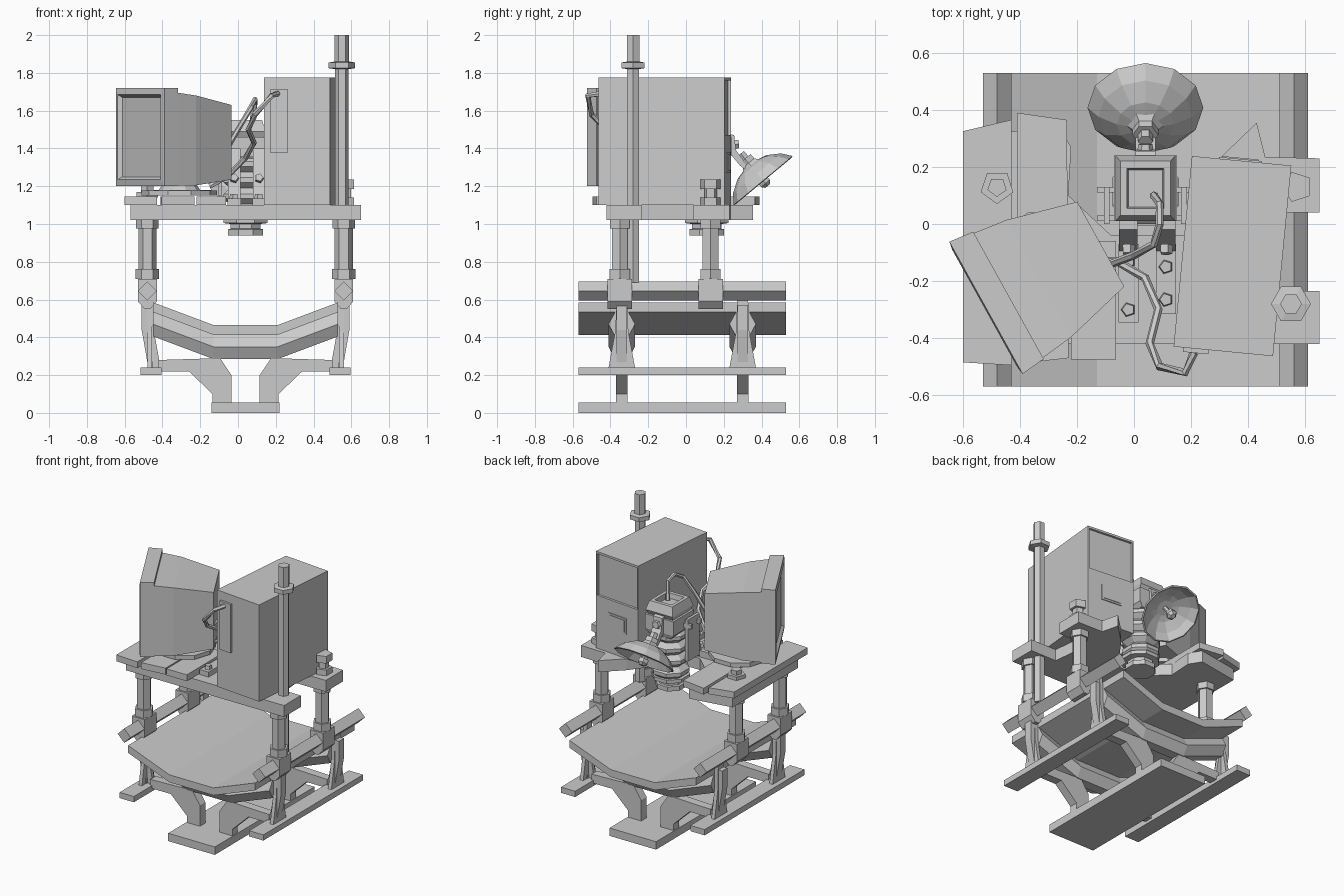
import bpy, bmesh, math
from mathutils import Matrix, Vector

CX = 0.04          # symmetry line of the cradle
I4 = Matrix.Identity(4)


def finish(name, bm, M=I4):
    bmesh.ops.transform(bm, matrix=M, verts=bm.verts)
    bmesh.ops.recalc_face_normals(bm, faces=bm.faces)
    me = bpy.data.meshes.new(name)
    bm.to_mesh(me)
    bm.free()
    ob = bpy.data.objects.new(name, me)
    bpy.context.collection.objects.link(ob)
    return ob


def loft(name, rings, M=I4, cap=True):
    bm = bmesh.new()
    rows = [[bm.verts.new(p) for p in r] for r in rings]
    n = len(rows[0])
    for a, b in zip(rows, rows[1:]):
        for i in range(n):
            bm.faces.new((a[i], a[(i + 1) % n], b[(i + 1) % n], b[i]))
    if cap:
        bm.faces.new(rows[0])
        bm.faces.new(rows[-1])
    return finish(name, bm, M)


def prism(name, pts, axis, a, b, M=I4):
    put = {'x': lambda u, v, t: (t, u, v), 'y': lambda u, v, t: (u, t, v),
           'z': lambda u, v, t: (u, v, t)}[axis]
    return loft(name, [[put(u, v, t) for u, v in pts] for t in (a, b)], M)


def box(name, x0, x1, y0, y1, z0, z1, M=I4):
    return prism(name, [(x0, y0), (x1, y0), (x1, y1), (x0, y1)], 'z', z0, z1, M)


def lathe(name, prof, sides, loc, axis=(0, 0, 1), turn=0.0):
    rings = [[(r * math.cos(turn + i * math.tau / sides), r * math.sin(turn + i * math.tau / sides), h)
              for i in range(sides)] for r, h in prof]
    M = Matrix.Translation(loc) @ Vector(axis).to_track_quat('Z', 'Y').to_matrix().to_4x4()
    return loft(name, rings, M)


def tube(name, pts, r, sides=6):
    pts = [Vector(p) for p in pts]
    rings = []
    for i, p in enumerate(pts):
        d = pts[min(i + 1, len(pts) - 1)] - pts[max(i - 1, 0)]
        q = d.to_track_quat('Z', 'Y')
        rings.append([p + q @ Vector((r * math.cos(k * math.tau / sides), r * math.sin(k * math.tau / sides), 0))
                      for k in range(sides)])
    return loft(name, rings)


def rect(hx, hy, z, cx=0, cy=0):
    return [(cx - hx, cy - hy, z), (cx + hx, cy - hy, z), (cx + hx, cy + hy, z), (cx - hx, cy + hy, z)]


# Base plate, bent bed and its hexagonal saddles
box("base_plate", -0.14, 0.22, -0.57, 0.53, 0, 0.055)
bed = [(-0.49, 0.585), (-0.17, 0.465), (0.17, 0.465), (0.49, 0.585)]
prof = [(CX + u, z) for u, z in bed] + [(CX + u, z - 0.052) for u, z in reversed(bed)]
prism("cradle_bed", prof, 'y', -0.57, 0.53)
for y in (-0.34, 0.30):
    rings = [[(CX + u, y + 0.07 * math.cos(k * math.pi / 3), z - 0.115 + 0.075 * math.sin(k * math.pi / 3))
              for k in range(6)] for u, z in bed]
    loft("saddle", rings)

# Legs, side rails, stands, clamp bars (mirrored)
foot = [(0.075, 0.055), (0.075, 0.2), (0.135, 0.29), (0.46, 0.28), (0.46, 0.22), (0.30, 0.22), (0.175, 0.10), (0.175, 0.055)]
post = [(0.49, 0.57), (0.55, 0.57), (0.55, 0.44), (0.515, 0.24), (0.49, 0.24), (0.515, 0.44), (0.49, 0.46)]
strut = [(0.49, 0.46), (0.45, 0.24), (0.49, 0.24), (0.515, 0.44)]
block = [(0.47, 0.71), (0.57, 0.71), (0.57, 0.59), (0.535, 0.55), (0.505, 0.55), (0.47, 0.59)]
for s in (-1, 1):
    m = lambda pts: [(CX + s * u, v) for u, v in pts]
    a, b = sorted((CX + s * 0.445, CX + s * 0.555))
    box("side_rail", a, b, -0.57, 0.53, 0.20, 0.24)
    prism("clamp_bar", m([(0.47, 0.645), (0.52, 0.595), (0.57, 0.645), (0.52, 0.695)]), 'y', -0.57, 0.53)
    for y, top in ((-0.34, 0.57), (0.30, 0.63)):
        prism("foot_bracket", m(foot), 'y', y - 0.03, y + 0.03)
        prism("stand_post", m(post), 'y', y - 0.028, y + 0.028)
        prism("stand_strut", m(strut), 'y', y - 0.012, y + 0.012)
        gus = [(y - 0.07, 0.24), (y + 0.07, 0.24), (y + 0.035, 0.43), (y + 0.028, top), (y - 0.028, top), (y - 0.035, 0.43)]
        prism("stand_gusset", gus, 'x', CX + s * 0.495, CX + s * 0.52)
    for y in (-0.35, 0.13):
        prism("clamp_block", m(block), 'y', y - 0.065, y + 0.065)
        x = CX + s * 0.52
        lathe("column", [(0.062, 0.71), (0.062, 0.762), (0.048, 0.762), (0.048, 0.975), (0.06, 0.975), (0.06, 1.03)], 6, (x, y, 0))

# Deck with rear notch, loose planks on the left
deck = [(-0.57, -0.42), (0.65, -0.42), (0.65, -0.235), (0.45, -0.235), (0.42, 0.04), (0.65, 0.04), (0.65, 0.23),
        (0.46, 0.235), (0.43, 0.355), (0.30, 0.23), (0.2, 0.1), (0.18, -0.04), (-0.08, -0.04), (-0.23, 0.1),
        (-0.22, 0.27), (-0.27, 0.35), (-0.57, 0.3)]
prism("deck", deck, 'z', 1.02, 1.10)
planks = [[(-0.6, -0.485), (-0.43, -0.495), (-0.43, 0.365), (-0.6, 0.325)],
          [(-0.405, -0.49), (-0.23, -0.47), (-0.235, 0.365), (-0.41, 0.39)],
          [(-0.22, -0.475), (-0.063, -0.475), (-0.063, -0.06), (-0.22, -0.06)]]
for p in planks:
    prism("plank", p, 'z', 1.10, 1.145)
lathe("bolt_left", [(0.06, 1.14), (0.06, 1.17), (0.035, 1.17), (0.035, 1.20)], 5, (-0.48, 0.13, 0), turn=0.3)
lathe("bolt_right", [(0.055, 1.10), (0.055, 1.14), (0.035, 1.14), (0.035, 1.185), (0.055, 1.185), (0.055, 1.235)], 5, (0.57, 0.13, 0))

# Mast
lathe("mast", [(0.036, 0.69), (0.036, 1.82), (0.07, 1.825), (0.07, 1.855), (0.038, 1.86), (0.038, 2.0)], 6, (0.55, -0.28, 0))

# Cabinet, turned slightly, with rear panel, hatch and front door plate
K = Matrix.Translation((0.345, -0.113, 0)) @ Matrix.Rotation(math.radians(-5.5), 4, 'Z')
box("cabinet", -0.175, 0.175, -0.335, 0.32, 1.10, 1.775, K)
for n, x0, x1, z0, z1 in (("left", -0.175, -0.165, 1.10, 1.775), ("right", 0.165, 0.175, 1.10, 1.775),
                          ("top", -0.165, 0.165, 1.76, 1.775), ("lower", -0.165, 0.165, 1.10, 1.47)):
    box("cabinet_back_" + n, x0, x1, 0.32, 0.336, z0, z1, K)
box("hatch_inset", -0.08, 0.07, 0.336, 0.342, 1.27, 1.38, K)
box("hatch_cover", -0.068, 0.058, 0.342, 0.346, 1.282, 1.368, K)
box("front_plate", -0.14, -0.05, -0.35, -0.335, 1.375, 1.715, K)

# Monitor, local +x is screen right, local -y is the screen side
N = Matrix.Translation((-0.44, -0.25, 0)) @ Matrix.Rotation(math.radians(-61), 4, 'Z')
C = 1.46


def vring(hw, z0, z1, y):
    return [(-hw, y, z0), (hw, y, z0), (hw, y, z1), (-hw, y, z1)]


loft("monitor_frame", [vring(0.255, 1.2, 1.72, 0), vring(0.265, 1.2, 1.72, -0.09), vring(0.235, 1.235, 1.685, -0.095),
                       vring(0.22, 1.25, 1.67, -0.075)], N)
loft("monitor_body", [vring(0.25, 1.205, 1.695, 0), vring(0.235, 1.205, 1.68, 0.12), vring(0.17, 1.235, 1.63, 0.37)], N)
lathe("monitor_base", [(0.2, 1.15), (0.2, 1.178), (0.11, 1.18), (0.09, 1.21)], 10, (-0.31, -0.15, 0))

# Turret: ring under the deck, octagonal bellows, head and open cap
lathe("turret_ring", [(0.10, 0.94), (0.10, 0.972), (0.085, 0.975), (0.085, 1.0), (0.125, 1.005), (0.125, 1.03)], 8,
      (CX, 0.11, 0), turn=math.pi / 8)
bel = []
for i in range(4):
    z = 1.02 + i * 0.085
    bel += [(0.09, z), (0.125, z + 0.03), (0.125, z + 0.055), (0.09, z + 0.085)]
lathe("turret_bellows", bel, 8, (CX, 0.115, 0), turn=math.pi / 8)
loft("turret_head", [rect(0.085, 0.10, 1.33, CX, 0.13), rect(0.11, 0.115, 1.36, CX, 0.125), rect(0.11, 0.115, 1.46, CX, 0.125)])
loft("turret_cap", [rect(0.095, 0.10, 1.46, CX, 0.125), rect(0.105, 0.115, 1.49, CX, 0.125), rect(0.088, 0.095, 1.55, CX, 0.125),
                    rect(0.065, 0.07, 1.55, CX, 0.125), rect(0.06, 0.065, 1.515, CX, 0.125)])
for s in (-1, 1):
    x = CX + s * 0.135
    box("side_handle", x - 0.01, x + 0.01, 0.0, 0.13, 1.15, 1.44)
    for y in (0.01, 0.11):
        box("handle_arm", x - 0.035, x + 0.035, y, y + 0.02, 1.38, 1.41)

# L brackets holding the turret to the deck
for x, y0, by in ((-0.02, -0.345, (-0.3, -0.13)), (0.112, -0.315, (-0.265, -0.15))):
    box("bracket_foot", x - 0.035, x + 0.035, y0, -0.07, 1.10, 1.135)
    prism("bracket_upright", [(-0.105, 1.10), (-0.06, 1.10), (0.02, 1.40), (-0.02, 1.40)], 'x', x - 0.033, x + 0.033)
    for y in by:
        lathe("bracket_bolt", [(0.026, 1.135), (0.022, 1.16)], 5, (x, y, 0))
    lathe("upright_bolt", [(0.025, 0), (0.022, 0.03)], 5, (x, -0.075, 1.24), (0, -1, 0.25))

# Dish facing back and down, with arm, pivot and feed
D = Vector((0, 0.64, -0.77))
P = Vector((CX, 0.408, 1.23))
lathe("dish", [(0.03, -0.11), (0.10, -0.092), (0.165, -0.05), (0.203, 0), (0.193, 0.004), (0.155, -0.038), (0.095, -0.075), (0.02, -0.093)],
      12, P, D)
lathe("dish_feed", [(0.015, -0.1), (0.015, -0.02), (0.035, -0.005), (0.035, 0.02), (0.018, 0.038)], 6, P, D)
prism("dish_arm", [(0.22, 1.48), (0.255, 1.47), (0.265, 1.39), (0.31, 1.33), (0.345, 1.31), (0.325, 1.28), (0.285, 1.31), (0.235, 1.37), (0.22, 1.37)],
      'x', 0.005, 0.075)
lathe("arm_pivot", [(0.03, 0), (0.024, 0.03)], 6, (CX, 0.25, 1.42), (0, 1, 0.1))
lathe("dish_mount", [(0.045, -0.15), (0.045, -0.12), (0.065, -0.10), (0.065, -0.085)], 6, P, D)
lathe("dish_bolt", [(0.026, -0.185), (0.026, -0.145)], 6, P, D)

# Cables from monitor to cabinet and turret
tube("cabinet_cable", [(-0.15, -0.13, 1.2), (-0.06, -0.13, 1.25), (0.04, -0.19, 1.35), (0.085, -0.30, 1.43), (0.055, -0.42, 1.5),
                       (0.09, -0.5, 1.58), (0.18, -0.52, 1.68), (0.21, -0.45, 1.69)], 0.015)
tube("turret_cable", [(-0.08, -0.14, 1.36), (0.0, -0.11, 1.5), (0.07, -0.07, 1.62), (0.09, 0.0, 1.66), (0.09, 0.07, 1.64), (0.07, 0.10, 1.52)], 0.014)
